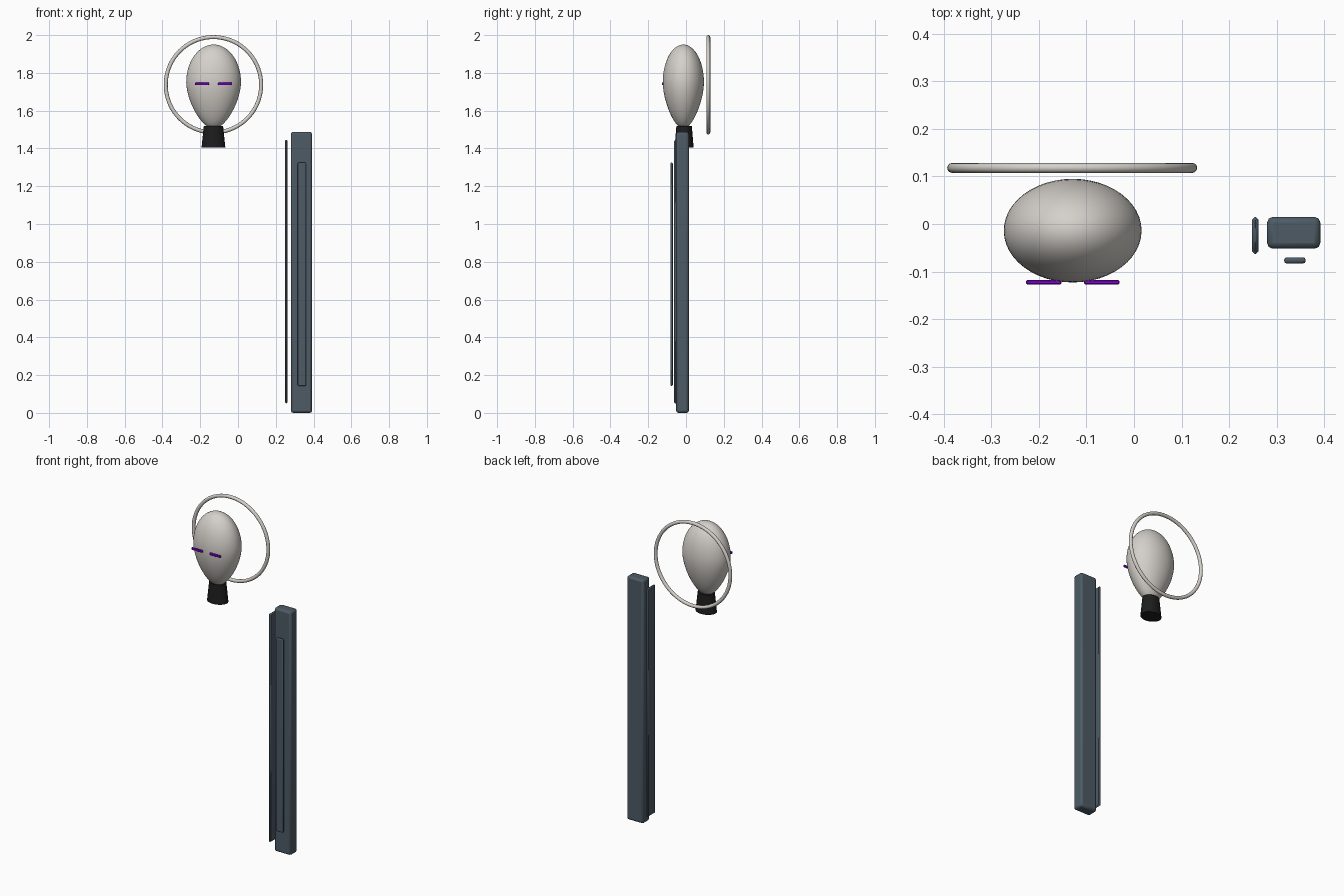
import bpy, math

if "Cube" in bpy.data.objects:
    bpy.data.objects.remove(bpy.data.objects["Cube"])


def material(name, color):
    m = bpy.data.materials.new(name)
    m.diffuse_color = (*color, 1)
    m.use_nodes = True
    m.node_tree.nodes["Principled BSDF"].inputs["Base Color"].default_value = m.diffuse_color
    return m


BONE = material("bone", (0.66, 0.63, 0.59))
BLACK = material("charcoal", (0.012, 0.012, 0.012))
VIOLET = material("violet", (0.22, 0.0, 0.68))
SLATE = material("slate", (0.075, 0.105, 0.13))


def finish(name, mat, smooth=True):
    ob = bpy.context.object
    ob.name = name
    ob.data.materials.append(mat)
    if smooth:
        bpy.ops.object.shade_smooth_by_angle(angle=math.radians(40))
    return ob


def box(name, x, y, z, mat, bevel=0.0, segments=2):
    """Bevelled box from its (min, max) extents on each axis."""
    bpy.ops.mesh.primitive_cube_add(size=1, location=[sum(r) / 2 for r in (x, y, z)])
    ob = bpy.context.object
    ob.scale = [r[1] - r[0] for r in (x, y, z)]
    bpy.ops.object.transform_apply(location=False, rotation=False, scale=True)
    if bevel:
        mod = ob.modifiers.new("bevel", "BEVEL")
        mod.width, mod.segments = bevel, segments
    return finish(name, mat)


# Egg-shaped head: a sphere that narrows towards the chin
bpy.ops.mesh.primitive_uv_sphere_add(segments=48, ring_count=32, radius=1,
                                     location=(-0.129, -0.014, 1.75))
head = finish("head", BONE)
for v in head.data.vertices:
    taper = 1 - 0.24 * max(0, -v.co.z) ** 1.5
    v.co.x *= 0.145 * taper
    v.co.y *= 0.109 * taper
    v.co.z *= 0.20 if v.co.z > 0 else 0.245

# Flared oval neck
bpy.ops.mesh.primitive_cone_add(vertices=32, radius1=0.063, radius2=0.051,
                                depth=0.115, location=(-0.13, -0.01, 1.4625))
bpy.context.object.scale.y = 0.8
finish("neck", BLACK)

# Ring standing behind the head
bpy.ops.mesh.primitive_torus_add(major_segments=72, minor_segments=12,
                                 major_radius=0.2525, minor_radius=0.0105,
                                 location=(-0.13, 0.118, 1.737),
                                 rotation=(math.pi / 2, 0, 0))
finish("halo_ring", BONE)

# Narrow eye slits
for side, label in ((-1, "right"), (1, "left")):
    cx = -0.129 + side * 0.061
    box(label + "_eye", (cx - 0.037, cx + 0.037), (-0.127, -0.118),
        (1.735, 1.749), VIOLET, 0.002, 1)

# Tall pillar with a front panel and a thin side fin
box("pillar", (0.28, 0.392), (-0.052, 0.015), (0.0, 1.488), SLATE, 0.012)
box("front_panel", (0.316, 0.361), (-0.083, -0.07), (0.143, 1.325), SLATE, 0.005)
box("side_fin", (0.248, 0.262), (-0.063, 0.015), (0.05, 1.446), SLATE, 0.0062, 1)
